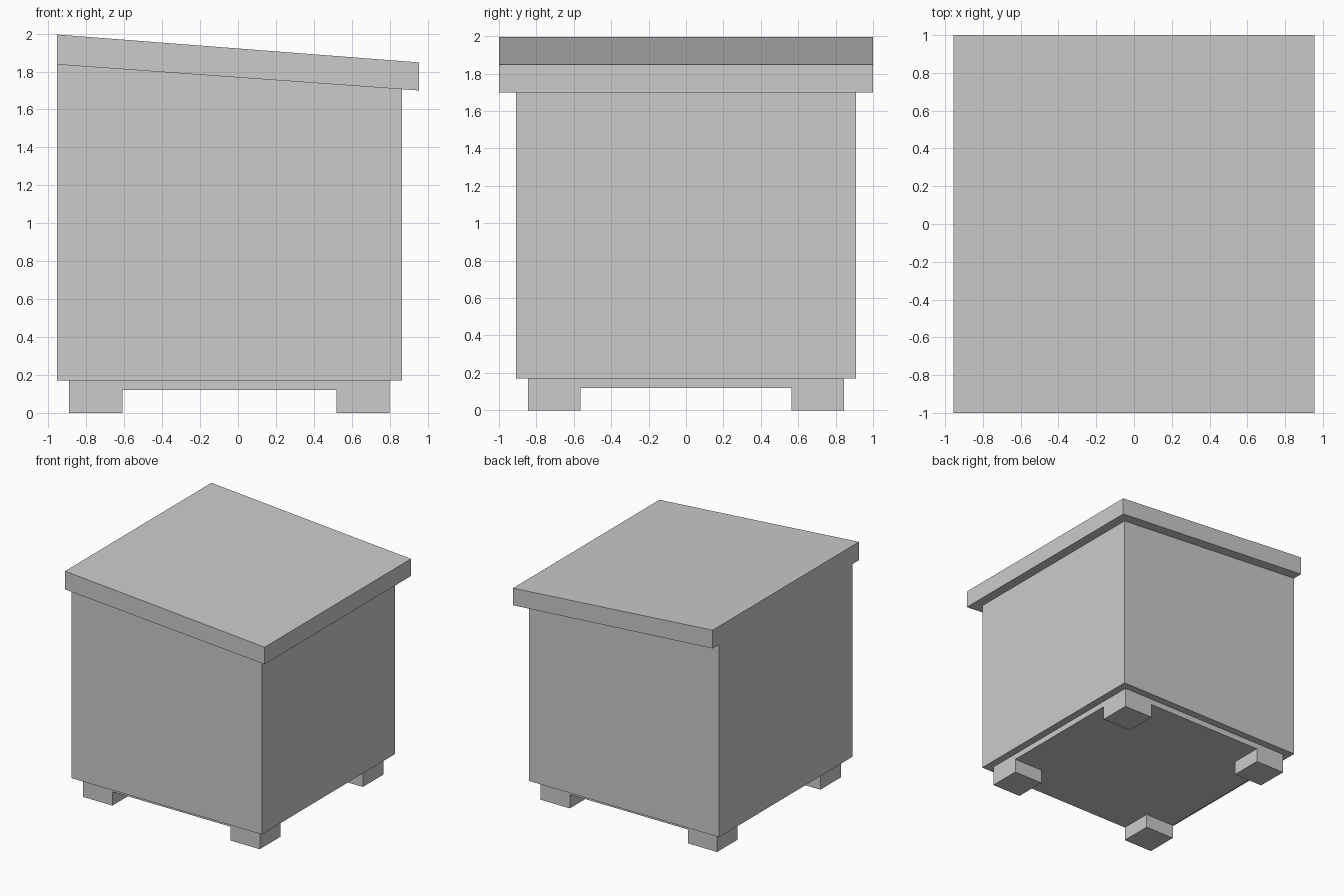
import bpy

if "Cube" in bpy.data.objects:
    bpy.data.objects.remove(bpy.data.objects["Cube"])


def prism(name, profile, y0, y1):
    """Extrude an x-z profile from y0 to y1."""
    n = len(profile)
    verts = [(x, y0, z) for x, z in profile] + [(x, y1, z) for x, z in profile]
    faces = [tuple(range(n)), tuple(range(2 * n - 1, n - 1, -1))]
    faces += [(i, i + n, (i + 1) % n + n, (i + 1) % n) for i in range(n)]
    mesh = bpy.data.meshes.new(name)
    mesh.from_pydata(verts, [], faces)
    obj = bpy.data.objects.new(name, mesh)
    bpy.context.collection.objects.link(obj)
    return obj


def box(name, x0, x1, y0, y1, z0, z1):
    return prism(name, [(x0, z0), (x1, z0), (x1, z1), (x0, z1)], y0, y1)


# sloped lid, flush with the body at x = -0.955 and overhanging elsewhere
prism("lid", [(-0.955, 1.837), (0.955, 1.70), (0.955, 1.848), (-0.955, 1.995)], -1.0, 1.0)

# main body with sloped top
prism("body", [(-0.955, 0.17), (0.865, 0.17), (0.865, 1.7065), (-0.955, 1.837)], -0.91, 0.91)

# recessed plinth
box("plinth", -0.89, 0.80, -0.845, 0.845, 0.12, 0.17)

# four square feet
for side, x in (("left", -0.89), ("right", 0.52)):
    for end, y in (("front", -0.845), ("back", 0.565)):
        box(f"{end}_{side}_foot", x, x + 0.28, y, y + 0.28, 0.0, 0.12)
